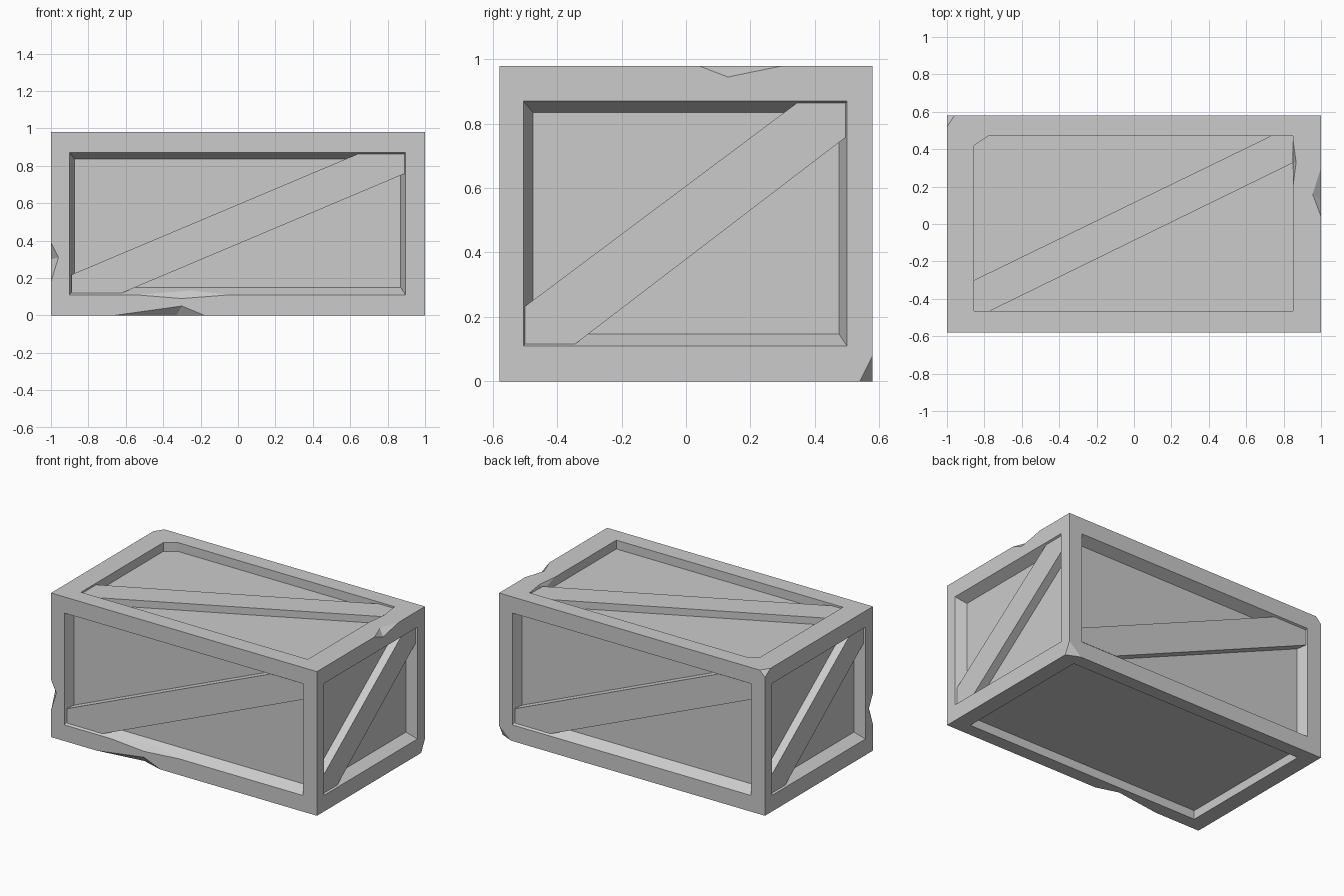
import bpy, bmesh
from mathutils import Vector

if "Cube" in bpy.data.objects:
    bpy.data.objects.remove(bpy.data.objects["Cube"])

HX, HY, H = 1.0, 0.58, 0.98

# Map panel coordinates (u right, v up, d inward) onto each side of the crate
SIDES = {
    "front":  lambda u, v, d: (u, -HY + d, v),
    "back":   lambda u, v, d: (-u, HY - d, v),
    "right":  lambda u, v, d: (HX - d, u, v),
    "left":   lambda u, v, d: (-HX + d, -u, v),
    "top":    lambda u, v, d: (u, v, H - d),
    "bottom": lambda u, v, d: (u, -v, d),
}


def make(name, verts, faces):
    bm = bmesh.new()
    vs = [bm.verts.new(v) for v in verts]
    for f in faces:
        bm.faces.new([vs[i] for i in f])
    bmesh.ops.recalc_face_normals(bm, faces=bm.faces)
    me = bpy.data.meshes.new(name)
    bm.to_mesh(me)
    bm.free()
    ob = bpy.data.objects.new(name, me)
    bpy.context.collection.objects.link(ob)
    return ob


def prism(name, side, a, da, b, db):
    """Solid between outline a at depth da and outline b at depth db."""
    n = len(a)
    verts = [SIDES[side](u, v, da) for u, v in a] + [SIDES[side](u, v, db) for u, v in b]
    faces = [range(n), range(n, 2 * n)]
    faces += [(i, (i + 1) % n, (i + 1) % n + n, i + n) for i in range(n)]
    return make(name, verts, faces)


def rect(u0, u1, v0, v1):
    return [(u0, v0), (u1, v0), (u1, v1), (u0, v1)]


def cut(cutter):
    mod = body.modifiers.new("cut", "BOOLEAN")
    mod.operation = "DIFFERENCE"
    mod.solver = "EXACT"
    mod.object = cutter
    bpy.context.view_layer.objects.active = body
    bpy.ops.object.modifier_apply(modifier=mod.name)
    bpy.data.objects.remove(cutter)


def recess(side, outer, inner, depth):
    # extend the sloped walls a little outside the surface
    e = 0.03
    ext = [(p[0] + (p[0] - q[0]) * e / depth, p[1] + (p[1] - q[1]) * e / depth)
           for p, q in zip(outer, inner)]
    cut(prism("recess_cutter", side, ext, -e, inner, depth))


def chip(points, keep):
    """Remove a tetrahedron; faces through the 'keep' points stay in place."""
    pts = [Vector(p) for p in points]
    pivot = sum((pts[i] for i in keep), Vector()) / len(keep)
    pts = [pivot + (p - pivot) * 1.4 for p in pts]
    cut(make("chip_cutter", pts, [(0, 1, 2), (0, 1, 3), (0, 2, 3), (1, 2, 3)]))


# Crate body
body = prism("crate_body", "bottom", rect(-HX, HX, -HY, HY), 0, rect(-HX, HX, -HY, HY), H)

# Recessed panels
for s in ("front", "back"):
    recess(s, rect(-.9, .895, .11, .87), rect(-.875, .87, .15, .835), .07)
for s in ("right", "left"):
    recess(s, rect(-.505, .5, .11, .87), rect(-.475, .475, .147, .835), .07)
lid = [(-.855, -.465), (.85, -.465), (.85, .47), (-.78, .47), (-.855, .42)]
recess("top", lid, lid, .06)
base = rect(-.89, .89, -.49, .49)
recess("bottom", base, base, .06)

# Chips along edges: two points on the edge, one on each neighbouring face
for pts in (
    [(1, .04, H), (1, .3, H), (.955, .16, H), (1, .13, .945)],
    [(-.66, -HY, 0), (-.18, -HY, 0), (-.33, -.535, 0), (-.3, -HY, .05)],
    [(-1, -HY, .18), (-1, -HY, .39), (-1, -.535, .3), (-.96, -HY, .31)],
    [(-.55, -HY, .11), (-.04, -HY, .11), (-.25, -.54, .133), (-.3, -HY, .09)],
    [(.85, .2, H), (.85, .45, H), (.867, .33, H), (.85, .33, .935)],
):
    chip(pts, (2, 3))

# Chipped corners
chip([(-1, HY, H), (-1, .52, H), (-.96, HY, H), (-1, HY, .94)], (1, 2, 3))
chip([(1, HY, 0), (1, .54, 0), (.91, HY, 0), (1, HY, .08)], (1, 2, 3))

# Diagonal braces
long_brace = [(-.89, .12), (-.62, .12), (.89, .757), (.89, .863), (.64, .863), (-.89, .218)]
short_brace = [(-.5, .115), (-.345, .115), (.495, .757), (.495, .865), (.345, .865), (-.5, .233)]
lid_brace = [(-.855, -.465), (-.77, -.465), (.85, .327), (.85, .47), (.73, .47), (-.855, -.3)]
for s, shape in (("front", long_brace), ("back", long_brace), ("right", short_brace),
                 ("left", short_brace), ("top", lid_brace)):
    prism(s + "_brace", s, shape, .012, shape, .075)
